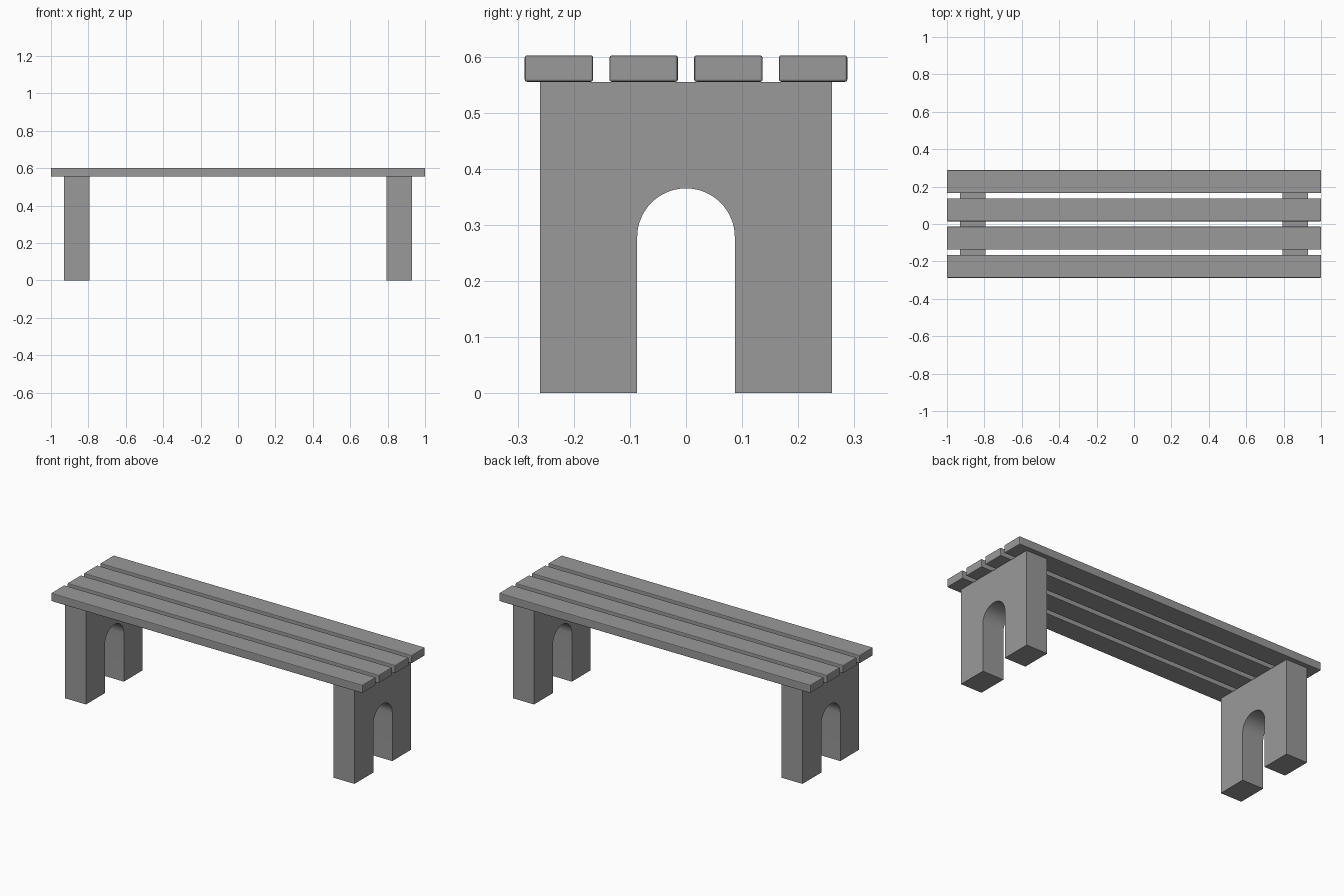
import bpy, bmesh
from math import pi, cos, sin, radians

if "Cube" in bpy.data.objects:
    bpy.data.objects.remove(bpy.data.objects["Cube"])

SLAT_BOTTOM, SLAT_TOP = 0.555, 0.602

# Dark grey shared by all parts
grey = bpy.data.materials.new("dark_grey")
grey.diffuse_color = (0.32, 0.32, 0.32, 1)
grey.use_nodes = True
grey.node_tree.nodes["Principled BSDF"].inputs["Base Color"].default_value = grey.diffuse_color


def make_object(name, bm):
    bmesh.ops.recalc_face_normals(bm, faces=bm.faces)
    mesh = bpy.data.meshes.new(name)
    bm.to_mesh(mesh)
    bm.free()
    mesh.materials.append(grey)
    obj = bpy.data.objects.new(name, mesh)
    bpy.context.collection.objects.link(obj)
    return obj


def slat(name, y):
    # Long board with slightly softened edges
    bm = bmesh.new()
    bmesh.ops.create_cube(bm, size=1)
    height = SLAT_TOP - SLAT_BOTTOM
    bmesh.ops.scale(bm, vec=(2.0, 0.122, height), verts=bm.verts)
    bmesh.ops.translate(bm, vec=(0, y, SLAT_BOTTOM + height / 2), verts=bm.verts)
    obj = make_object(name, bm)
    bevel = obj.modifiers.new("Soft edges", 'BEVEL')
    bevel.width = 0.004
    bevel.segments = 2


def leg(name, x0, x1):
    # Slab with an arched opening, drawn in the YZ plane and extruded along X
    half, r, spring, steps = 0.26, 0.087, 0.278, 32
    arch = [(r * cos(pi * i / steps), spring + r * sin(pi * i / steps))
            for i in range(steps + 1)]
    profile = ([(half, 0), (half, SLAT_BOTTOM), (-half, SLAT_BOTTOM), (-half, 0), (-r, 0)]
               + arch[::-1] + [(r, 0)])
    bm = bmesh.new()
    face = bm.faces.new([bm.verts.new((x0, y, z)) for y, z in profile])
    ext = bmesh.ops.extrude_face_region(bm, geom=[face])
    verts = [v for v in ext["geom"] if isinstance(v, bmesh.types.BMVert)]
    bmesh.ops.translate(bm, vec=(x1 - x0, 0, 0), verts=verts)
    obj = make_object(name, bm)
    bpy.ops.object.select_all(action='DESELECT')
    obj.select_set(True)
    bpy.context.view_layer.objects.active = obj
    bpy.ops.object.shade_smooth_by_angle(angle=radians(30))


# Seat slats
for i in range(4):
    slat(f"seat_slat_{i + 1}", (i - 1.5) * 0.151)

# Arched end supports
leg("left_leg", -0.93, -0.794)
leg("right_leg", 0.794, 0.93)
